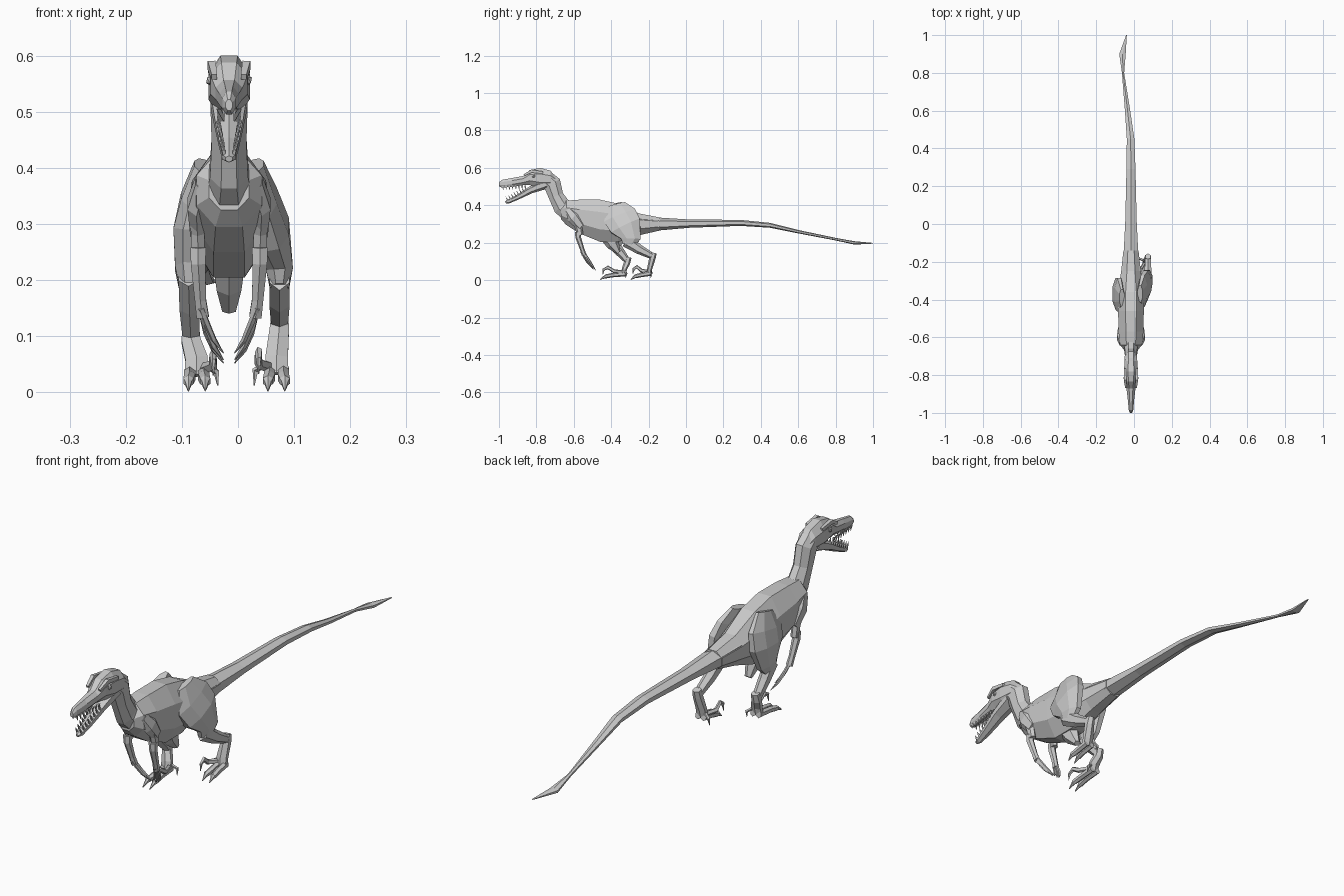
import bpy, bmesh, math
from mathutils import Vector

CX = -0.016  # the animal's own midline


def tube(name, rings, sides=6, upright=False):
    """Faceted skin through rings of (x, y, z, half width, half depth)."""
    bm = bmesh.new()
    pts = [Vector(r[:3]) for r in rings]
    ang = [(i + 0.5) * math.tau / sides for i in range(sides)]
    mc = max(abs(math.cos(a)) for a in ang)
    ms = max(abs(math.sin(a)) for a in ang)
    loops = []
    for k, r in enumerate(rings):
        t = Vector((0, 1, 0))
        if not upright:
            a = (pts[k] - pts[max(k - 1, 0)]).normalized()
            b = (pts[min(k + 1, len(pts) - 1)] - pts[k]).normalized()
            t = (a + b).normalized()
        s = Vector((1, 0, 0))
        s = (s - t * s.dot(t)).normalized()
        u = t.cross(s)
        loops.append([bm.verts.new(pts[k] + s * (r[3] * math.cos(a) / mc)
                                   + u * (r[4] * math.sin(a) / ms)) for a in ang])
    for p, q in zip(loops, loops[1:]):
        for i in range(sides):
            j = (i + 1) % sides
            bm.faces.new((p[i], p[j], q[j], q[i]))
    bm.faces.new(loops[0])
    bm.faces.new(loops[-1])
    bmesh.ops.recalc_face_normals(bm, faces=bm.faces)
    me = bpy.data.meshes.new(name)
    bm.to_mesh(me)
    bm.free()
    ob = bpy.data.objects.new(name, me)
    bpy.context.collection.objects.link(ob)
    return ob


def profile(name, rows, sides=8):
    """Upright sections given as (y, top, bottom, half width, x offset)."""
    return tube(name, [(CX + dx, y, (t + b) / 2, w, (t - b) / 2)
                       for y, t, b, w, dx in rows], sides, True)


def side_tube(name, s, rings, sides=6):
    """Tube whose x is a distance out from the midline on side s."""
    return tube(name, [(CX + s * r[0],) + tuple(r[1:]) for r in rings], sides)


# Torso
profile("torso", [
    (-.668, .40, .325, .036, 0), (-.64, .425, .295, .058, 0),
    (-.57, .43, .25, .066, 0), (-.46, .43, .205, .068, 0),
    (-.36, .408, .205, .068, 0), (-.25, .356, .24, .052, 0),
    (-.14, .335, .265, .04, 0)])

# Tail, ending in a flat sideways-swept blade
profile("tail", [
    (-.25, .352, .25, .05, 0), (-.14, .334, .266, .038, 0),
    (.02, .324, .28, .03, 0), (.29, .322, .29, .024, 0),
    (.45, .306, .28, .02, -.002), (.6, .268, .25, .014, -.018),
    (.8, .226, .212, .006, -.042), (.9, .208, .19, .017, -.045),
    (1.0, .199, .195, .002, -.024)], 6)

# Pelvic keel below the belly
tube("pelvic_keel", [(CX, -.42, .25, .03, .05), (CX, -.39, .19, .022, .035),
                     (CX, -.36, .147, .012, .012)], 6)

# Neck
tube("neck", [(CX, -.755, .552, .033, .04), (CX, -.715, .515, .033, .048),
              (CX, -.695, .45, .031, .04), (CX, -.665, .395, .034, .048),
              (CX, -.61, .355, .046, .055)], 8)

# Skull and upper jaw
profile("skull", [
    (-1.0, .522, .502, .006, 0), (-.985, .536, .495, .012, 0),
    (-.93, .546, .498, .017, 0), (-.87, .557, .508, .024, 0),
    (-.835, .588, .508, .033, 0), (-.78, .60, .49, .037, 0),
    (-.725, .585, .495, .034, 0), (-.695, .55, .51, .024, 0)])

# Lower jaw
tube("lower_jaw", [(CX, -.75, .515, .032, .028), (CX, -.83, .482, .026, .019),
                   (CX, -.90, .443, .018, .013), (CX, -.95, .42, .012, .011),
                   (CX, -.965, .416, .006, .006)], 6)

for s in (-1, 1):
    # Teeth along both jaws
    for i in range(8):
        f = i / 7
        y = -.98 + .12 * f
        x = .009 + .010 * f
        side_tube("upper_tooth", s, [(x, y, .505, .003, .005),
                                     (x, y + .003, .483, .0005, .0005)], 4)
        y = -.952 + .10 * f
        z = .424 + .057 * f
        side_tube("lower_tooth", s, [(x, y, z, .003, .004),
                                     (x, y - .012, z + .022, .0005, .0005)], 4)
    # Brow ridge and eye
    side_tube("brow_ridge", s, [(.026, -.865, .562, .005, .005),
                                (.031, -.825, .583, .007, .008),
                                (.032, -.765, .575, .005, .006)], 4)
    bpy.ops.mesh.primitive_ico_sphere_add(subdivisions=1, radius=.011,
                                          location=(CX + s * .031, -.815, .556))
    bpy.context.object.name = "eye"

    # Arm
    side_tube("shoulder", s, [(.046, -.63, .375, .014, .025),
                              (.058, -.60, .335, .016, .035),
                              (.056, -.56, .285, .013, .025)])
    side_tube("upper_arm", s, [(.056, -.60, .34, .014, .026),
                               (.056, -.575, .285, .012, .02),
                               (.055, -.565, .24, .012, .016)])
    side_tube("forearm", s, [(.055, -.578, .258, .014, .015),
                             (.055, -.577, .23, .013, .015),
                             (.051, -.555, .165, .010, .012),
                             (.047, -.545, .135, .011, .013)])
    # Three long curved fingers with claws
    for k, (dy, dz) in enumerate(((-.014, .012), (0, 0), (.012, -.006))):
        side_tube("finger", s, [
            (.050, -.552 + dy * .5, .15, .006, .006),
            (.040, -.53 + dy, .112 + dz, .006, .006),
            (.027, -.512 + dy, .082 + dz, .005, .006),
            (.010, -.495 + dy, .058 + dz, .001, .001)], 5)


def leg(s, hip, knee, ankle, ball, toe_len, inner):
    """One hind leg; joints are (outward x, y, z)."""
    h, k, a, b = (Vector(v) for v in (hip, knee, ankle, ball))
    m = h.lerp(k, .45)
    # Thigh
    side_tube("thigh", s, [
        (h.x - .008, h.y, h.z, .014, .045),
        (h.x + .006, h.y + .015, h.z - .06, .024, .09),
        (m.x + .006, m.y + .02, m.z - .02, .03, .085),
        (k.x, k.y + .015, k.z + .025, .024, .052),
        (k.x, k.y, k.z - .012, .016, .03)], 8)
    # Shin
    c = k.lerp(a, .45)
    side_tube("shin", s, [(k.x, k.y - .01, k.z + .015, .018, .034),
                          (c.x, c.y, c.z, .018, .026),
                          (a.x, a.y, a.z, .015, .017)])
    # Ankle and metatarsus
    side_tube("metatarsus", s, [(a.x, a.y + .008, a.z + .018, .014, .016),
                                (a.x, a.y, a.z - .012, .017, .017),
                                (b.x, b.y + .006, b.z + .018, .02, .014),
                                (b.x, b.y, b.z - .012, .021, .012)])
    # Two walking toes with claws
    for dx in (-.013, .012):
        x = b.x + dx
        side_tube("toe", s, [
            (x, b.y + .012, b.z - .008, .010, .014),
            (x, b.y - toe_len * .45, .027, .010, .012),
            (x + dx * .2, b.y - toe_len * .75, .02, .009, .011),
            (x + dx * .2, b.y - toe_len * .8, .017, .006, .008),
            (x + dx * .2, b.y - toe_len, .003, .001, .002)])
    # Raised sickle claw on the inner side
    x = b.x - inner
    side_tube("sickle_claw", s, [
        (b.x - .012, b.y, b.z, .008, .010),
        (x, b.y - toe_len * .4, b.z + .006, .008, .010),
        (x, b.y - toe_len * .66, b.z + .026, .007, .010),
        (x, b.y - toe_len * .85, b.z + .014, .005, .007),
        (x, b.y - toe_len * .88, b.z - .012, .001, .001)], 5)
    # Small rear toe
    side_tube("rear_toe", s, [(b.x - .012, b.y + .005, b.z + .01, .006, .006),
                              (x - .006, b.y + .016, b.z - .006, .006, .006),
                              (x - .008, b.y + .012, .012, .001, .001)], 5)


# Front-stepping left leg and trailing right leg
leg(-1, (.056, -.39, .405), (.072, -.39, .195), (.068, -.315, .105),
    (.058, -.335, .042), .125, .03)
leg(1, (.056, -.37, .405), (.09, -.31, .195), (.09, -.18, .128),
    (.085, -.20, .045), .095, .032)
